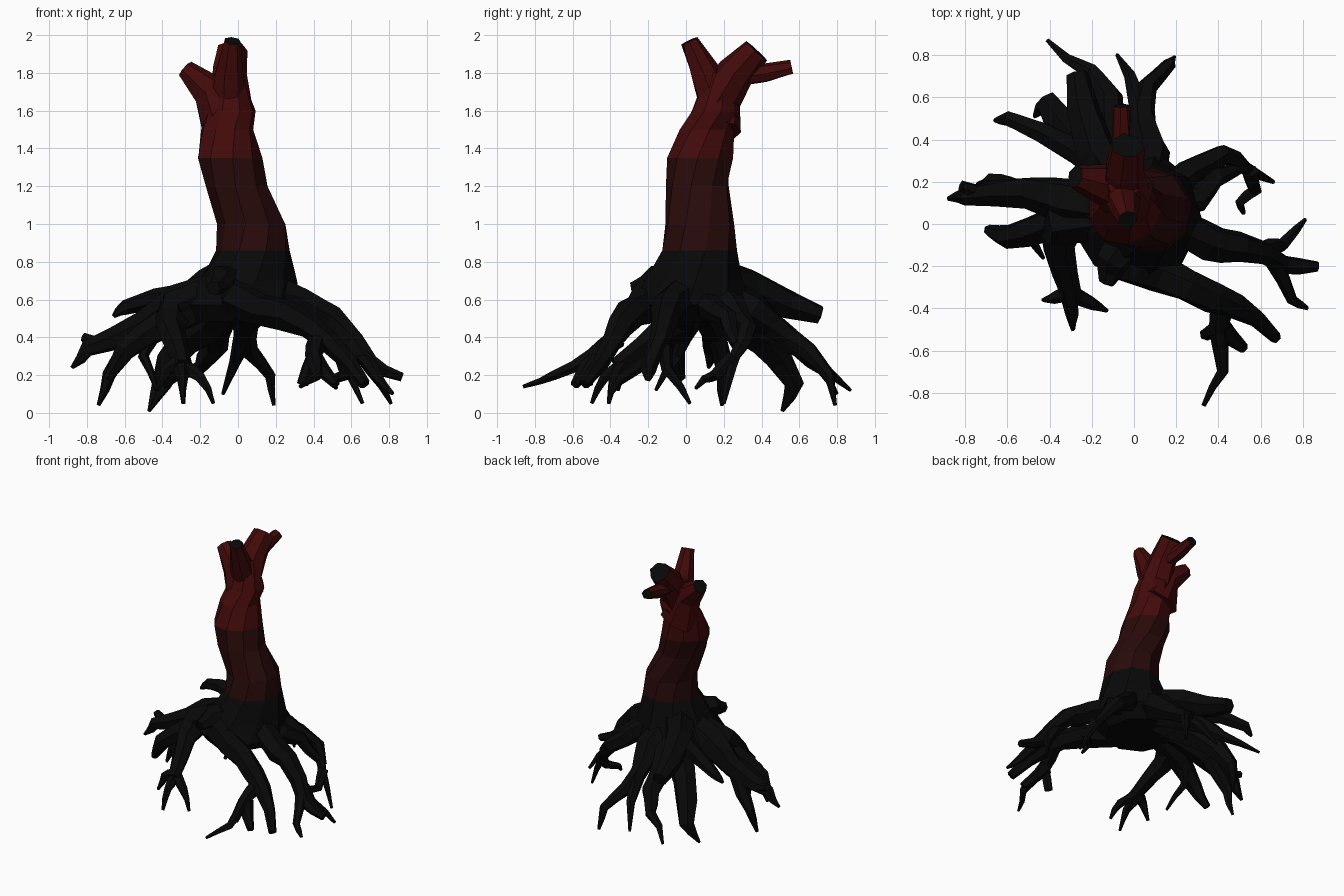
import bpy, bmesh, math, random
from mathutils import Vector

random.seed(4)
cube = bpy.data.objects.get("Cube")
if cube:
    bpy.data.objects.remove(cube)


def material(name, red, other):
    color = (red, other, other, 1)
    mat = bpy.data.materials.new(name)
    mat.use_nodes = True
    mat.diffuse_color = color
    shader = next(node for node in mat.node_tree.nodes if node.type == 'BSDF_PRINCIPLED')
    shader.inputs["Base Color"].default_value = color
    shader.inputs["Roughness"].default_value = .9
    return mat


BLACK = material("charred black", .0025, .0025)
DARK = material("dark red bark", .022, .003)
RED = material("red bark", .055, .003)
CROWN = Vector((.04, .05, .68))


def skin(name, rings, materials, pick_material):
    """Join rings of points into a closed flat-faced tube."""
    bm = bmesh.new()
    loops = [[bm.verts.new(point) for point in ring] for ring in rings]
    for low, high in zip(loops, loops[1:]):
        for i in range(len(low)):
            bm.faces.new((low[i - 1], low[i], high[i], high[i - 1]))
    bm.faces.new(loops[0])
    end_cap = bm.faces.new(loops[-1])
    bmesh.ops.recalc_face_normals(bm, faces=bm.faces)
    for face in bm.faces:
        face.material_index = pick_material(face, face is end_cap)
    mesh = bpy.data.meshes.new(name)
    bm.to_mesh(mesh)
    bm.free()
    for mat in materials:
        mesh.materials.append(mat)
    bpy.context.collection.objects.link(bpy.data.objects.new(name, mesh))


def ring_around(center, side, other, radius, sides, turn, rough):
    """One slightly gnarled cross-section."""
    ring = []
    for i in range(sides):
        angle = math.tau * i / sides + turn
        reach = radius * random.uniform(1 - rough, 1 + rough)
        ring.append(center + (side * math.cos(angle) + other * math.sin(angle)) * reach)
    return ring


def tube_rings(points, start, end, sides):
    """Rings along a bent path that stay thick for a while, then taper to the end radius."""
    last = len(points) - 1
    old = (points[1] - points[0]).normalized()
    side = old.orthogonal().normalized()
    rings = []
    for k, point in enumerate(points):
        along = (points[min(k + 1, last)] - points[max(k - 1, 0)]).normalized()
        side = old.rotation_difference(along) @ side
        old = along
        radius = start + (end - start) * (k / last) ** 1.3
        rings.append(ring_around(point, side, along.cross(side), radius, sides, 0, .12))
    return rings


def fork(name, path, start=.045, end=.01):
    """A root following the path, with a small knuckle in the middle of each stretch."""
    corners = [Vector(point) for point in path]
    points = corners[:1]
    for a, b in zip(corners, corners[1:]):
        knuckle = Vector([random.uniform(-1, 1) for axis in a]) * (b - a).length * .05
        points += [(a + b) / 2 + knuckle, b]
    skin(name, tube_rings(points, start, end, 6), [BLACK], lambda face, cap: 0)


def root(name, path, start=.11, end=.01):
    """A main root that grows out of the crown of the stump."""
    fork(name, [CROWN.lerp(Vector(path[0]), .3), *path], start, end)


def limb(name, path, start, end):
    points = [Vector(point) for point in path]
    skin(name, tube_rings(points, start, end, 7), [RED, BLACK], lambda face, cap: int(cap))


def trunk_band(face, cap):
    height = face.calc_center_median().z
    return int(height > .86) + int(height > 1.35)


# Leaning trunk, flared at the base and twisting upwards
trunk_rings = []
for x, y, z, radius in ((-.02, .05, .48, .24), (0, .05, .57, .32), (.05, .05, .7, .26),
                        (.08, .07, .86, .2), (.08, .07, 1, .185), (-.01, .06, 1.2, .17),
                        (-.05, .07, 1.35, .175), (-.06, .11, 1.5, .145),
                        (-.04, .16, 1.6, .13), (-.05, .18, 1.8, .07)):
    center = Vector((x, y, z))
    trunk_rings.append(ring_around(center, Vector((1, 0, 0)), Vector((0, 1, 0)),
                                   radius, 9, z, .05))
skin("trunk", trunk_rings, [BLACK, DARK, RED], trunk_band)

# Broken limbs at the top
limb("front_limb", [(-.05, .17, 1.6), (-.05, .1, 1.8), (-.03, .02, 1.97)], .1, .05)
limb("right_limb", [(-.06, .16, 1.5), (-.14, .18, 1.7), (-.28, .22, 1.82)], .14, .055)
limb("back_limb", [(-.05, .17, 1.65), (-.04, .26, 1.8), (-.03, .37, 1.92)], .11, .075)
limb("back_twig", [(-.05, .28, 1.78), (-.06, .42, 1.8), (-.06, .56, 1.83)], .05, .04)

# Front left root and its forks
root("front_left_root", [(0, -.2, .6), (.25, -.29, .52), (.48, -.39, .38), (.67, -.54, .15)], .12, .03)
fork("front_left_claw", [(.43, -.36, .4), (.4, -.5, .3), (.42, -.7, .2), (.33, -.86, .14)], .055)
fork("front_left_stub", [(.4, -.48, .3), (.52, -.59, .15)], .05, .025)
fork("front_left_spur", [(.4, -.5, .3), (.34, -.52, .15)], .04, .03)

# Left root and its forks
root("left_root", [(.35, -.08, .58), (.5, -.11, .5), (.7, -.19, .26), (.87, -.2, .19)], .1, .025)
fork("left_upper_fork", [(.58, -.14, .4), (.7, -.1, .23), (.81, .02, .05)])
fork("left_lower_fork", [(.66, -.17, .3), (.75, -.36, .17), (.82, -.4, .1)], .04)

# Back left roots, curling round
root("back_left_root", [(.26, .24, .57), (.42, .33, .45), (.53, .26, .3), (.66, .2, .05)], .08)
root("back_left_inner_root", [(.3, .12, .56), (.38, .22, .5), (.5, .27, .36)], .08, .03)
fork("back_left_fork", [(.55, .25, .3), (.57, .16, .2), (.5, .1, .18), (.52, .05, .13)], .04)

# Back roots
root("back_root", [(.07, .35, .54), (.03, .55, .4), (-.08, .8, .1)], .12)
fork("back_fork", [(.05, .42, .48), (.06, .65, .33), (.17, .76, .2), (.19, .79, .04)], .06)
root("back_long_root", [(-.1, .4, .48), (-.12, .6, .35), (-.2, .72, .24), (-.41, .87, .12)], .1)
root("back_thick_stump", [(-.18, .34, .67), (-.27, .71, .52)], .12, .055)
root("back_right_root", [(-.27, .4, .4), (-.4, .57, .15), (-.47, .51, .01)], .12)
root("back_right_high_root", [(-.27, .34, .62), (-.6, .5, .56), (-.66, .49, .51)], .08)

# Right roots and their forks
root("right_root", [(-.3, .1, .57), (-.5, .15, .46), (-.8, .13, .34), (-.88, .12, .24)], .13)
fork("right_stub", [(-.7, .14, .36), (-.82, .18, .4)], .04, .025)
fork("right_hanging_fork", [(-.55, .16, .42), (-.68, .2, .2), (-.74, .19, .04)], .055)
root("right_lower_root", [(-.4, 0, .47), (-.6, -.06, .33), (-.69, -.03, .18)], .1, .025)
fork("right_lower_fork", [(-.44, 0, .43), (-.5, -.05, .3), (-.43, -.16, .12)])

# Front right root ending in three claws
root("front_right_root", [(-.34, 0, .54), (-.36, -.12, .45), (-.29, -.37, .25)], .12, .045)
for side, tip in (("outer", (-.43, -.36, .12)), ("middle", (-.29, -.5, .05)),
                  ("inner", (-.13, -.41, .05))):
    wrist = Vector((-.3, -.33, .27))
    knee = wrist.lerp(Vector(tip), .6) + Vector((0, 0, .05))
    fork("front_right_claw_" + side, [wrist, knee, tip])

# Short knob on the front of the base
root("front_knob", [(-.1, -.18, .7), (-.13, -.28, .66)], .1, .04)
